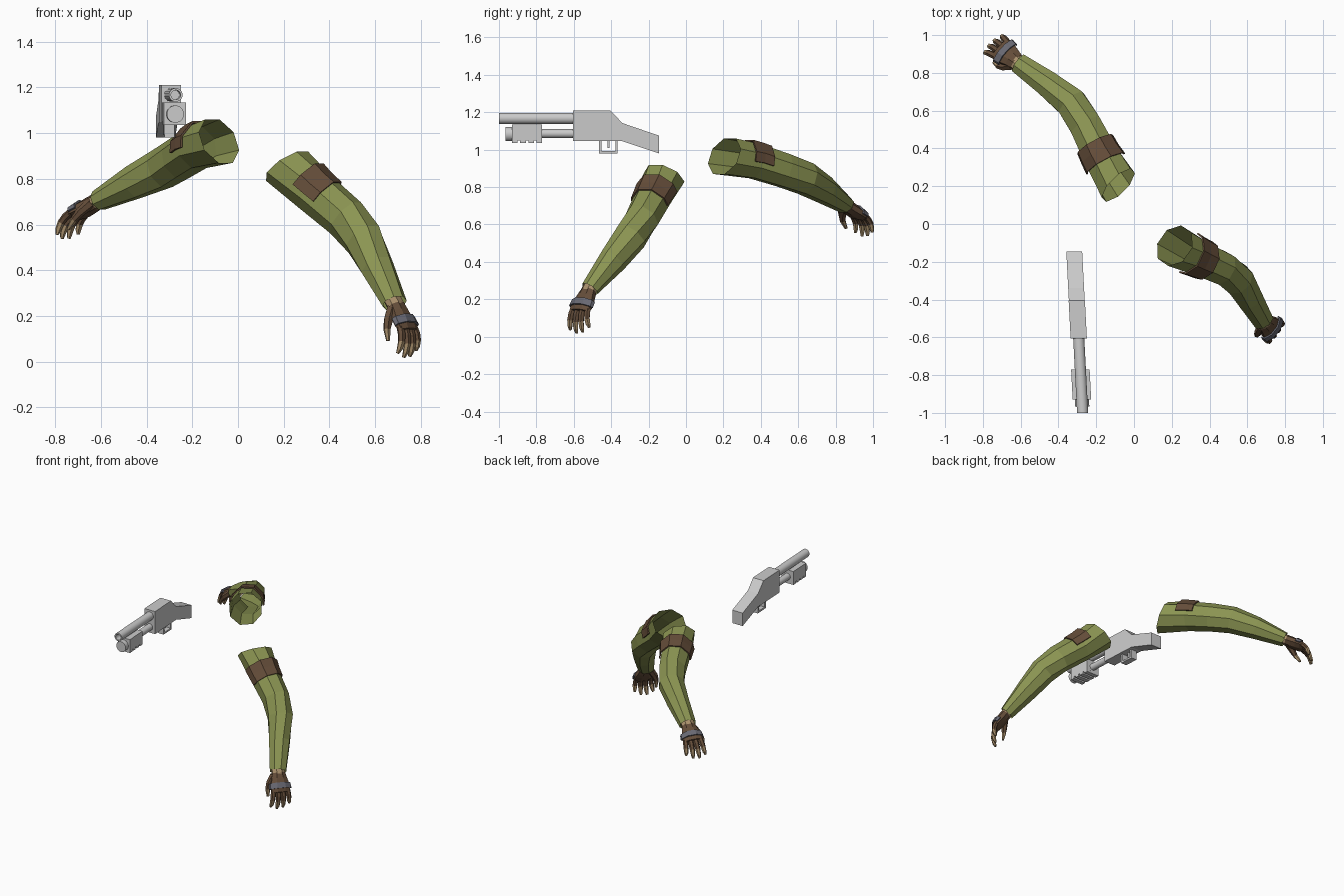
import bpy, bmesh, math
from mathutils import Vector as V

if "Cube" in bpy.data.objects:
    bpy.data.objects.remove(bpy.data.objects["Cube"])


def material(name, rgb):
    m = bpy.data.materials.new(name)
    m.diffuse_color = (*rgb, 1)
    m.use_nodes = True
    m.node_tree.nodes["Principled BSDF"].inputs["Base Color"].default_value = m.diffuse_color
    return m


GREEN = material("olive_cloth", (0.26, 0.30, 0.085))
BROWN = material("brown_leather", (0.13, 0.075, 0.042))
SKIN = material("tan_skin", (0.40, 0.28, 0.15))
SLATE = material("slate_plate", (0.14, 0.14, 0.17))
GREY = material("light_grey_metal", (0.60, 0.60, 0.60))


def finish(name, bm, mats):
    bmesh.ops.recalc_face_normals(bm, faces=bm.faces)
    me = bpy.data.meshes.new(name)
    bm.to_mesh(me)
    bm.free()
    for m in mats:
        me.materials.append(m)
    ob = bpy.data.objects.new(name, me)
    bpy.context.collection.objects.link(ob)
    return ob


def loft(name, rings, mats, spans=None, closed=True, cap_start=False, cap_end=False):
    """Skin a list of rings; spans gives the material index of each step."""
    bm = bmesh.new()
    vs = [[bm.verts.new(p) for p in r] for r in rings]
    n = len(rings[0])
    for i in range(len(vs) - 1):
        for j in range(n if closed else n - 1):
            k = (j + 1) % n
            f = bm.faces.new((vs[i][j], vs[i][k], vs[i + 1][k], vs[i + 1][j]))
            f.material_index = spans[i] if spans else 0
    if cap_start:
        bm.faces.new(vs[0]).material_index = spans[0] if spans else 0
    if cap_end:
        bm.faces.new(vs[-1]).material_index = spans[-1] if spans else 0
    return finish(name, bm, mats)


def ring(c, u, s, ru, rs, angles):
    return [c + u * (ru * math.cos(a)) + s * (rs * math.sin(a)) for a in angles]


def steps(n):
    return [math.radians(180 / n + 360 * k / n) for k in range(n)]


OCT, HEX = steps(8), steps(6)
ARC = [math.radians(a) for a in (-95, -67.5, -22.5, 22.5, 67.5, 95)]


def frame(t, up=V((0, 0, 1))):
    u = (up - t * up.dot(t)).normalized()
    return u, t.cross(u)


def strap(name, rings, mat):
    ob = loft(name, rings, [mat], closed=False)
    mod = ob.modifiers.new("thickness", "SOLIDIFY")
    mod.thickness, mod.offset = 0.009, 0


def tube_path(name, pts, radii, flat, up, spans, mats):
    """Tapered six-sided digit along a short path."""
    rings = []
    for i, p in enumerate(pts):
        t = (pts[min(i + 1, len(pts) - 1)] - pts[max(i - 1, 0)]).normalized()
        u, s = frame(t, up)
        rings.append(ring(p, u, s, radii[i] * flat, radii[i], HEX))
    loft(name, rings, mats, spans, cap_start=True, cap_end=True)


def arm(tag, path, opening, fdir, thumb_side):
    path = [V(p) for p in path]
    # sleeve, open at the shoulder
    ru = [0.112, 0.100, 0.096, 0.092, 0.077, 0.047]
    rs = [0.116, 0.100, 0.092, 0.088, 0.074, 0.058]
    rings = []
    for i, p in enumerate(path):
        t = (path[min(i + 1, 5)] - path[max(i - 1, 0)]).normalized()
        if i == 0:
            t = V(opening).normalized()
        rings.append(ring(p, *frame(t), ru[i], rs[i], OCT))
    loft(tag + "_sleeve", rings, [GREEN])

    # leather band over the top of the upper arm
    t = (path[2] - path[0]).normalized()
    u, s = frame(t)
    d0 = (path[1] - path[0]).normalized()
    d1 = (path[2] - path[1]).normalized()
    strap(tag + "_arm_band", [ring(path[1] - d0 * 0.06, u, s, 0.113, 0.113, ARC),
                              ring(path[1], u, s, 0.107, 0.107, ARC),
                              ring(path[1] + d1 * 0.06, u, s, 0.105, 0.103, ARC)], BROWN)

    # hand frame: f along the hand, th towards the thumb, b out of the back
    f = V(fdir).normalized()
    th = V(thumb_side)
    th = (th - f * th.dot(f)).normalized()
    b = f.cross(th)
    if b.z < 0:
        b = -b
    w = path[5]

    def P(a, c, d):
        return w + f * a + th * c + b * d

    # wrist skin and glove
    loft(tag + "_wrist", [ring(P(a, 0, 0), b, th, 0.036, 0.046, OCT) for a in (-0.03, 0.022)],
         [SKIN], cap_start=True, cap_end=True)
    shape = [(0.014, 0.036, 0.047), (0.05, 0.036, 0.056), (0.085, 0.034, 0.066),
             (0.118, 0.030, 0.070), (0.145, 0.021, 0.066)]
    loft(tag + "_glove", [ring(P(a, 0, 0), b, th, x, y, OCT) for a, x, y in shape],
         [BROWN], cap_start=True, cap_end=True)

    # knuckle plate across the back of the glove
    strap(tag + "_knuckle_plate", [ring(P(a, 0, 0), b, th, x, y, ARC)
                                   for a, x, y in ((0.082, 0.038, 0.070), (0.12, 0.034, 0.074))], SLATE)

    # four curled fingers with bare tips
    for name, off, k in (("index", 0.049, 0.92), ("middle", 0.016, 1.05),
                         ("ring", -0.016, 1.0), ("little", -0.049, 0.78)):
        pts, a, d, c = [P(0.13, off, 0)], 0.13, 0.0, off
        for length, deg in ((0.035, 15), (0.034, 28), (0.036, 46), (0.024, 58)):
            a += k * length * math.cos(math.radians(deg))
            d -= k * length * math.sin(math.radians(deg))
            c += off * 0.08
            pts.append(P(a, c, d))
        tube_path(f"{tag}_{name}_finger", pts, [0.018, 0.018, 0.017, 0.014, 0.008], 0.9, b,
                  [0, 0, 1, 1], [BROWN, SKIN])

    # thumb
    pts = [P(0.025, 0.03, -0.005), P(0.07, 0.06, -0.03), P(0.105, 0.072, -0.052),
           P(0.15, 0.07, -0.075)]
    tube_path(tag + "_thumb", pts, [0.026, 0.023, 0.017, 0.009], 0.9, b, [0, 0, 1], [BROWN, SKIN])


arm("lower", [(0.215, -0.115, 0.855), (0.335, -0.175, 0.745), (0.47, -0.235, 0.63),
              (0.55, -0.295, 0.535), (0.61, -0.39, 0.41), (0.685, -0.515, 0.255)],
    (0.5, -0.35, -0.78), (0.43, -0.38, -0.82), (-0.6, -0.8, 0))
arm("upper", [(-0.083, 0.205, 0.965), (-0.18, 0.37, 0.938), (-0.255, 0.52, 0.89),
              (-0.33, 0.64, 0.845), (-0.455, 0.74, 0.785), (-0.61, 0.85, 0.705)],
    (-0.65, 0.65, -0.4), (-0.69, 0.56, -0.43), (-0.8, -0.57, 0))


# ---- shotgun, built along y and skewed slightly sideways ----
def gun_point(x, y, z):
    return V((x - 0.324 - 0.052 * y, y, z))


def extrude_profile(name, pts, half):
    """Side profile (y, z) given a width."""
    loft(name, [[gun_point(x, y, z) for y, z in pts] for x in (-half, half)], [GREY],
         cap_start=True, cap_end=True)


def box(name, half, y0, y1, z0, z1):
    extrude_profile(name, [(y0, z0), (y1, z0), (y1, z1), (y0, z1)], half)


def cylinder(name, stations, z, n=16):
    """Round part from (y, radius) stations."""
    rings = [[gun_point(r * math.sin(a), y, z + r * math.cos(a)) for a in steps(n)]
             for y, r in stations]
    ob = loft(name, rings, [GREY], cap_start=True, cap_end=True)
    bpy.context.view_layer.objects.active = ob
    ob.select_set(True)
    bpy.ops.object.shade_smooth_by_angle(angle=math.radians(35))
    ob.select_set(False)


box("receiver", 0.043, -0.605, -0.405, 1.045, 1.21)
extrude_profile("stock", [(-0.405, 1.045), (-0.34, 1.045), (-0.145, 0.98),
                          (-0.145, 1.075), (-0.34, 1.142), (-0.405, 1.21)], 0.042)
# barrel with a hollow muzzle
cylinder("barrel", [(-0.90, 0.021), (-1.0, 0.021), (-1.0, 0.030), (-0.60, 0.030)], 1.167)
cylinder("magazine_tube", [(-0.95, 0.024), (-0.60, 0.024)], 1.086)
cylinder("magazine_cap", [(-0.965, 0.038), (-0.925, 0.038)], 1.083)
box("pump_grip", 0.049, -0.93, -0.77, 1.05, 1.134)
for i in range(4):
    y = -0.93 + i * 0.0433
    box(f"pump_rib_{i + 1}", 0.049, y, y + 0.03, 1.036, 1.051)
# trigger guard frame and trigger
box("guard_front", 0.022, -0.465, -0.452, 0.982, 1.046)
box("guard_back", 0.022, -0.378, -0.365, 0.982, 1.046)
box("guard_bottom", 0.022, -0.465, -0.365, 0.98, 0.993)
box("trigger", 0.006, -0.42, -0.408, 1.008, 1.046)
